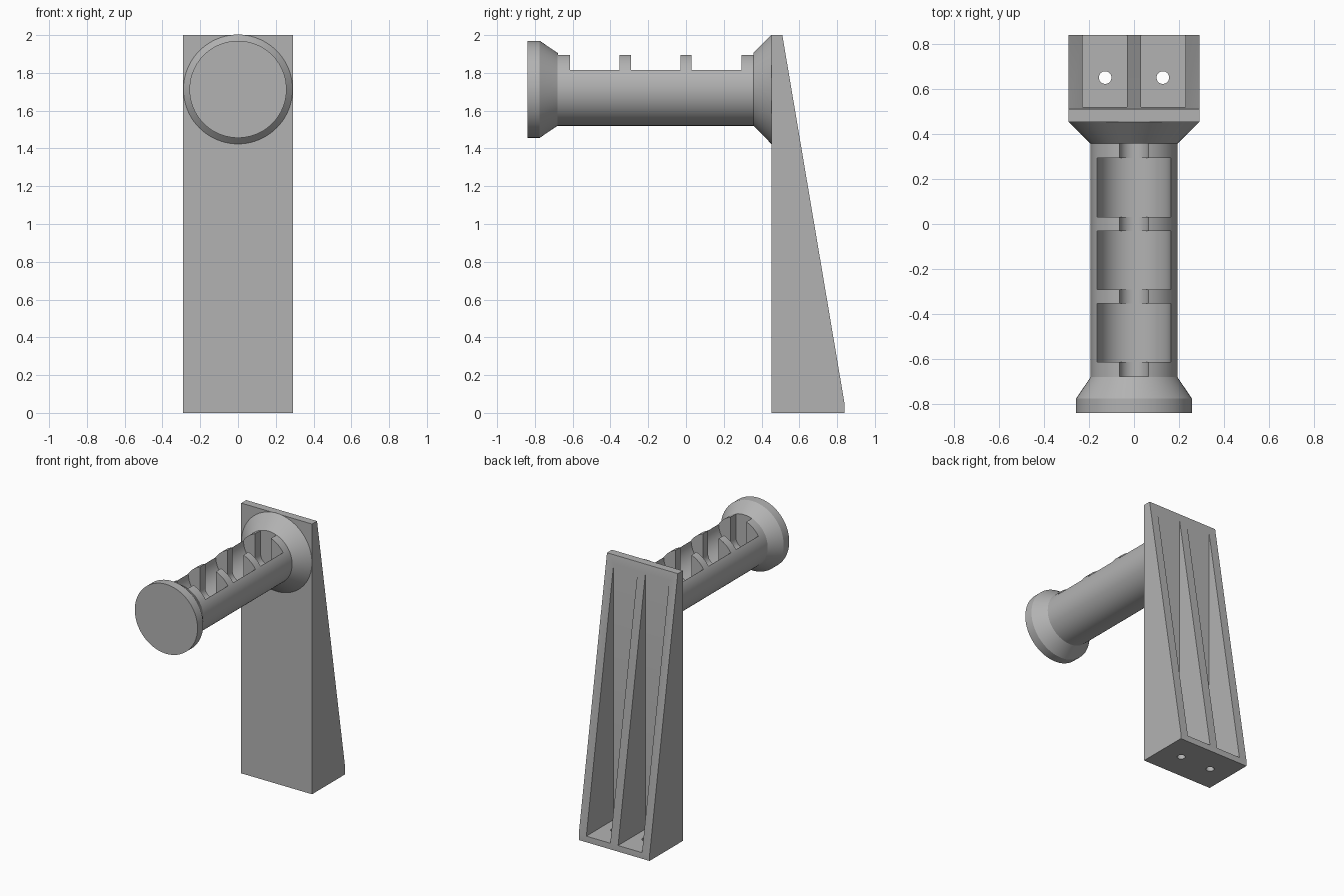
import bpy, bmesh, math

if "Cube" in bpy.data.objects:
    bpy.data.objects.remove(bpy.data.objects["Cube"])

AXIS_Z = 1.713      # height of the bar's axis
HALF_W = 0.29       # half width of the bracket

grey = bpy.data.materials.new("plain_grey")
grey.diffuse_color = (0.45, 0.45, 0.45, 1)
grey.use_nodes = True
grey.node_tree.nodes["Principled BSDF"].inputs["Base Color"].default_value = grey.diffuse_color


def finish(name, bm):
    bmesh.ops.recalc_face_normals(bm, faces=bm.faces[:])
    mesh = bpy.data.meshes.new(name)
    bm.to_mesh(mesh)
    bm.free()
    mesh.materials.append(grey)
    ob = bpy.data.objects.new(name, mesh)
    bpy.context.collection.objects.link(ob)
    return ob


def prism(name, points, direction):
    """Extrude a closed polygon of 3D points."""
    bm = bmesh.new()
    face = bm.faces.new([bm.verts.new(p) for p in points])
    new = bmesh.ops.extrude_face_region(bm, geom=[face])["geom"]
    bmesh.ops.translate(bm, vec=direction,
                        verts=[v for v in new if isinstance(v, bmesh.types.BMVert)])
    return finish(name, bm)


def lathe(name, profile, steps=80):
    """Turn (y, radius) pairs around the bar's axis, with closed ends."""
    bm = bmesh.new()
    rings = []
    for y, r in profile:
        rings.append([bm.verts.new((r * math.sin(2 * math.pi * i / steps), y,
                                    AXIS_Z + r * math.cos(2 * math.pi * i / steps)))
                      for i in range(steps)])
    for a, b in zip(rings, rings[1:]):
        for i in range(steps):
            j = (i + 1) % steps
            bm.faces.new((a[i], a[j], b[j], b[i]))
    bm.faces.new(rings[0])
    bm.faces.new(rings[-1])
    return finish(name, bm)


def cut(ob, cutters):
    bpy.context.view_layer.objects.active = ob
    for c in cutters:
        mod = ob.modifiers.new("cut", 'BOOLEAN')
        mod.operation = 'DIFFERENCE'
        mod.solver = 'EXACT'
        mod.object = c
        bpy.ops.object.modifier_apply(modifier=mod.name)
        bpy.data.objects.remove(c)


def arc(radius, z, n=32):
    """Lower half circle from +x to -x."""
    return [(radius * math.cos(math.pi * i / n), z - radius * math.sin(math.pi * i / n))
            for i in range(n + 1)]


# Wedge-shaped bracket
side = [(0.452, 0), (0.84, 0), (0.84, 0.045), (0.51, 2.0), (0.452, 2.0)]
bracket = prism("bracket", [(-HALF_W, y, z) for y, z in side], (2 * HALF_W, 0, 0))

# Two tall pockets open at the back, each with a screw hole in its floor
cutters = []
for s in (-1, 1):
    x0, x1 = sorted((s * 0.032, s * 0.228))
    cutters.append(prism("pocket_cutter",
                         [(x0, 0.52, 0.045), (x1, 0.52, 0.045),
                          (x1, 1.0, 0.045), (x0, 1.0, 0.045)], (0, 0, 2.1)))
    hole = [(s * 0.128 + 0.028 * math.cos(math.pi * i / 16),
             0.65 + 0.028 * math.sin(math.pi * i / 16), -0.1) for i in range(32)]
    cutters.append(prism("hole_cutter", hole, (0, 0, 0.3)))
cut(bracket, cutters)

# Round bar with end cap and flared base
bar = lathe("bar", [(-0.84, 0.257), (-0.775, 0.257), (-0.68, 0.193),
                    (0.357, 0.193), (0.453, 0.29)])

# Three wide troughs and a narrow groove running through the ribs between them
cutters = []
trough = [(0.3, 1.815), (0.162, 1.815)] + arc(0.16, 1.815)[1:-1] + \
         [(-0.162, 1.815), (-0.3, 1.815), (-0.3, 2.2), (0.3, 2.2)]
for y0, y1 in ((-0.613, -0.352), (-0.29, -0.03), (0.03, 0.293)):
    cutters.append(prism("trough_cutter", [(x, y0, z) for x, z in trough], (0, y1 - y0, 0)))
groove = arc(0.065, 1.72) + [(-0.065, 2.2), (0.065, 2.2)]
cutters.append(prism("groove_cutter", [(x, -0.677, z) for x, z in groove], (0, 1.034, 0)))
cut(bar, cutters)

# Smooth the round surfaces, keep the edges sharp
bpy.ops.object.select_all(action='DESELECT')
for ob in (bar, bracket):
    ob.select_set(True)
bpy.context.view_layer.objects.active = bar
bpy.ops.object.shade_smooth_by_angle(angle=math.radians(25))
